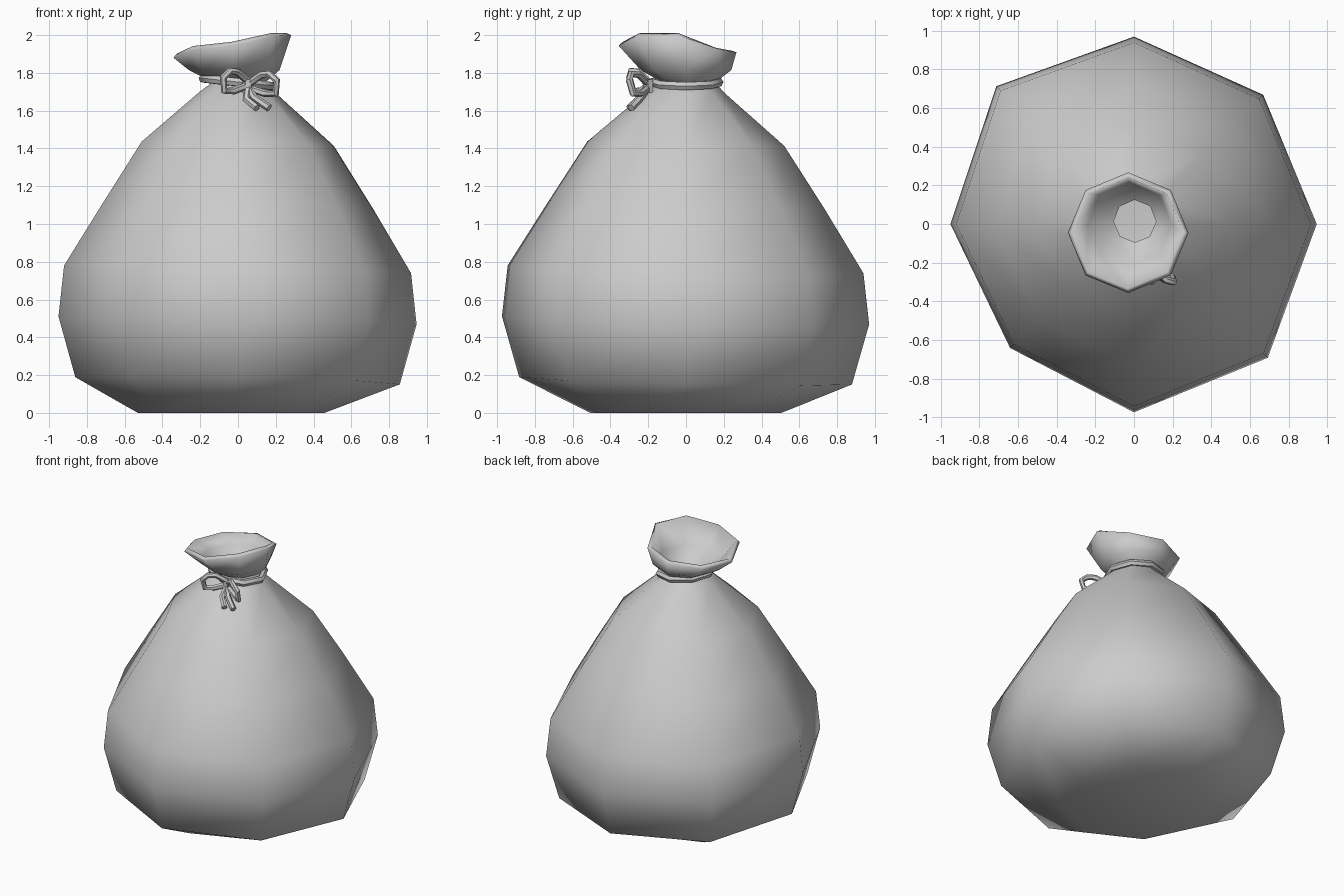
import bpy, bmesh
from math import cos, sin, pi, radians
from mathutils import Vector

if "Cube" in bpy.data.objects:
    bpy.data.objects.remove(bpy.data.objects["Cube"], do_unlink=True)

grey = bpy.data.materials.new("sack_grey")
grey.use_nodes = True
grey.diffuse_color = (0.6, 0.6, 0.6, 1)
grey.node_tree.nodes["Principled BSDF"].inputs["Base Color"].default_value = (0.6, 0.6, 0.6, 1)


def smooth(ob, angle):
    bpy.ops.object.select_all(action='DESELECT')
    ob.select_set(True)
    bpy.context.view_layer.objects.active = ob
    bpy.ops.object.shade_smooth_by_angle(angle=radians(angle))


def sack():
    # Irregular octagon, swept up a profile of (radius, height, tilt)
    shape = [0.985, 0.985, 1.01, 1.05, 0.99, 0.945, 1.015, 1.02]
    profile = [(0.5, 0, 0), (0.87, 0.17, 1), (0.96, 0.49, 1), (0.93, 0.76, 1),
               (0.725, 1.095, 0.8), (0.515, 1.425, 1), (0.2, 1.7, 1)]
    rings = []
    for r, z, tilt in profile:
        ring = []
        for i, k in enumerate(shape):
            x, y = r * k * cos(i * pi / 4), r * k * sin(i * pi / 4)
            if z == 0:
                x -= 0.035
            ring.append((x, y, z - 0.022 * tilt * (x + y)))
        rings.append(ring)
    # Pinched neck, flared collar and slanting rim
    lip = [2.0, 1.925, 1.91, 1.89, 1.88, 1.92, 1.945, 1.995]
    for r, z, cx, cy in [(0.14, 1.75, 0.005, 0.015), (0.24, 1.815, -0.02, 0), (0.312, None, -0.03, -0.045)]:
        rings.append([(cx + r * cos(i * pi / 4), cy + r * sin(i * pi / 4),
                       lip[i] if z is None else z) for i in range(8)])
    bm = bmesh.new()
    loops = [[bm.verts.new(p) for p in ring] for ring in rings]
    bm.faces.new(loops[0][::-1])
    for a, b in zip(loops, loops[1:]):
        for i in range(8):
            j = (i + 1) % 8
            bm.faces.new((a[i], a[j], b[j], b[i]))
    me = bpy.data.meshes.new("sack")
    bm.to_mesh(me)
    bm.free()
    ob = bpy.data.objects.new("sack", me)
    bpy.context.collection.objects.link(ob)
    me.materials.append(grey)
    smooth(ob, 65)
    # Cloth thickness
    mod = ob.modifiers.new("cloth", 'SOLIDIFY')
    mod.thickness = 0.03
    mod.offset = -1


def cord(name, points, radius=0.02, closed=False):
    cu = bpy.data.curves.new(name, 'CURVE')
    cu.dimensions = '3D'
    cu.bevel_depth = radius
    cu.bevel_resolution = 1
    cu.use_fill_caps = True
    sp = cu.splines.new('POLY')
    sp.points.add(len(points) - 1)
    for p, co in zip(sp.points, points):
        p.co = (*co, 1)
    sp.use_cyclic_u = closed
    ob = bpy.data.objects.new(name, cu)
    bpy.context.collection.objects.link(ob)
    cu.materials.append(grey)
    bpy.ops.object.select_all(action='DESELECT')
    ob.select_set(True)
    bpy.context.view_layer.objects.active = ob
    bpy.ops.object.convert(target='MESH')
    smooth(bpy.context.object, 50)


sack()

# Rope round the neck
cord("neck_rope", [(0.185 * cos(i * pi / 4), 0.175 * sin(i * pi / 4), 1.75 - 0.02 * cos(i * pi / 4))
                   for i in range(8)], 0.024, True)

# Bow: knot, two loops and two loose ends
knot = Vector((0.055, -0.2, 1.73))
cord("bow_knot", [knot + Vector((0, 0, 0.035)), knot - Vector((0, 0, 0.035))], 0.03)
loop = [(0, 0, 0.01), (0.07, -0.05, 0.06), (0.11, -0.09, 0.065), (0.15, -0.1, 0.03),
        (0.145, -0.08, -0.04), (0.09, -0.04, -0.04), (0, 0, -0.01)]
for side, name in [(1, "left_bow_loop"), (-1, "right_bow_loop")]:
    lift = 0 if side > 0 else 0.015
    cord(name, [knot + Vector((side * x * (1 if side > 0 else 0.88), y, z + lift)) for x, y, z in loop], 0.019)
cord("left_bow_end", [knot, knot + Vector((0.03, -0.04, -0.06)), knot + Vector((0.11, -0.09, -0.115))])
cord("right_bow_end", [knot, knot + Vector((-0.01, -0.05, -0.07)), knot + Vector((0.045, -0.1, -0.115))])
